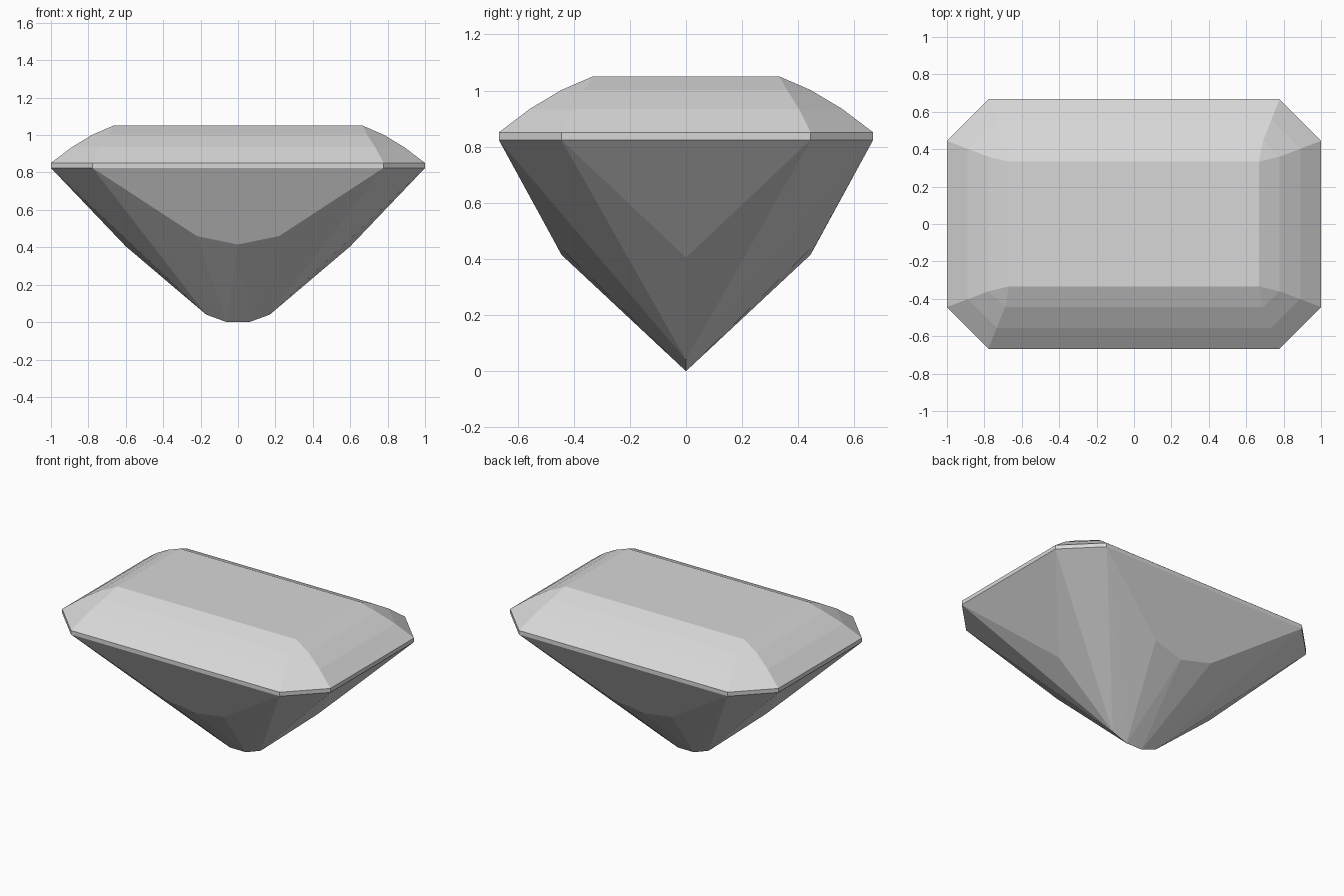
import bpy, bmesh

cube = bpy.data.objects.get("Cube")
if cube:
    bpy.data.objects.remove(cube, do_unlink=True)

# Single pale grey material
stone = bpy.data.materials.new("pale grey stone")
stone.use_nodes = True
colour = (0.68, 0.68, 0.68, 1)
stone.diffuse_color = colour
stone.node_tree.nodes["Principled BSDF"].inputs["Base Color"].default_value = colour


def finish(name, bm):
    bmesh.ops.recalc_face_normals(bm, faces=bm.faces)
    mesh = bpy.data.meshes.new(name)
    bm.to_mesh(mesh)
    bm.free()
    mesh.materials.append(stone)
    obj = bpy.data.objects.new(name, mesh)
    bpy.context.collection.objects.link(obj)
    return obj


def ring(bm, end, side, z):
    """Octagon from one corner: its point on the end and its point on the side."""
    (ex, ey), (sx, sy) = end, side
    quarter = [(ex, ey), (sx, sy)]
    half = quarter + [(-x, y) for x, y in reversed(quarter)]
    outline = half + [(-x, -y) for x, y in half]
    return [bm.verts.new((x, y, z)) for x, y in outline]


def loft(name, rings, cap_top=False):
    bm = bmesh.new()
    loops = [ring(bm, *r) for r in rings]
    for low, high in zip(loops, loops[1:]):
        n = len(low)
        for i in range(n):
            j = (i + 1) % n
            bm.faces.new((low[i], low[j], high[j], high[i]))
    if cap_top:
        bm.faces.new(loops[-1])
    bmesh.ops.remove_doubles(bm, verts=bm.verts, dist=0.0005)
    return finish(name, bm)


END, SIDE = (1, 0.444), (0.778, 0.667)
GIRDLE_LOW, GIRDLE_TOP = 0.824, 0.851

# Thin vertical band around the widest part
loft("girdle", [(END, SIDE, GIRDLE_LOW), (END, SIDE, GIRDLE_TOP)])

# Three stepped tiers whose corner facets narrow to the flat table
loft("crown", [
    (END, SIDE, GIRDLE_TOP),
    ((0.889, 0.402), (0.734, 0.556), 0.935),
    ((0.778, 0.360), (0.690, 0.444), 1.002),
    ((0.667, 0.333), (0.667, 0.333), 1.05),
], cap_top=True)

# Faceted underside: the convex skin over mirrored facet corners and a keel
corners = [
    (*END, GIRDLE_LOW), (*SIDE, GIRDLE_LOW),
    (0.22, 0.468, 0.46), (0, 0.444, 0.415),
    (0.60, 0, 0.405), (0.17, 0, 0.04), (0.06, 0, 0),
]
points = {(x * sx, y * sy, z) for x, y, z in corners for sx in (1, -1) for sy in (1, -1)}
bm = bmesh.new()
for p in sorted(points):
    bm.verts.new(p)
bmesh.ops.convex_hull(bm, input=bm.verts)
bmesh.ops.recalc_face_normals(bm, faces=bm.faces)
# Open the hidden top where it meets the girdle
lid = [f for f in bm.faces if f.calc_center_median().z > GIRDLE_LOW - 0.001]
bmesh.ops.delete(bm, geom=lid, context='FACES')
bmesh.ops.dissolve_limit(bm, angle_limit=0.02, verts=bm.verts, edges=bm.edges)
finish("pavilion", bm)
